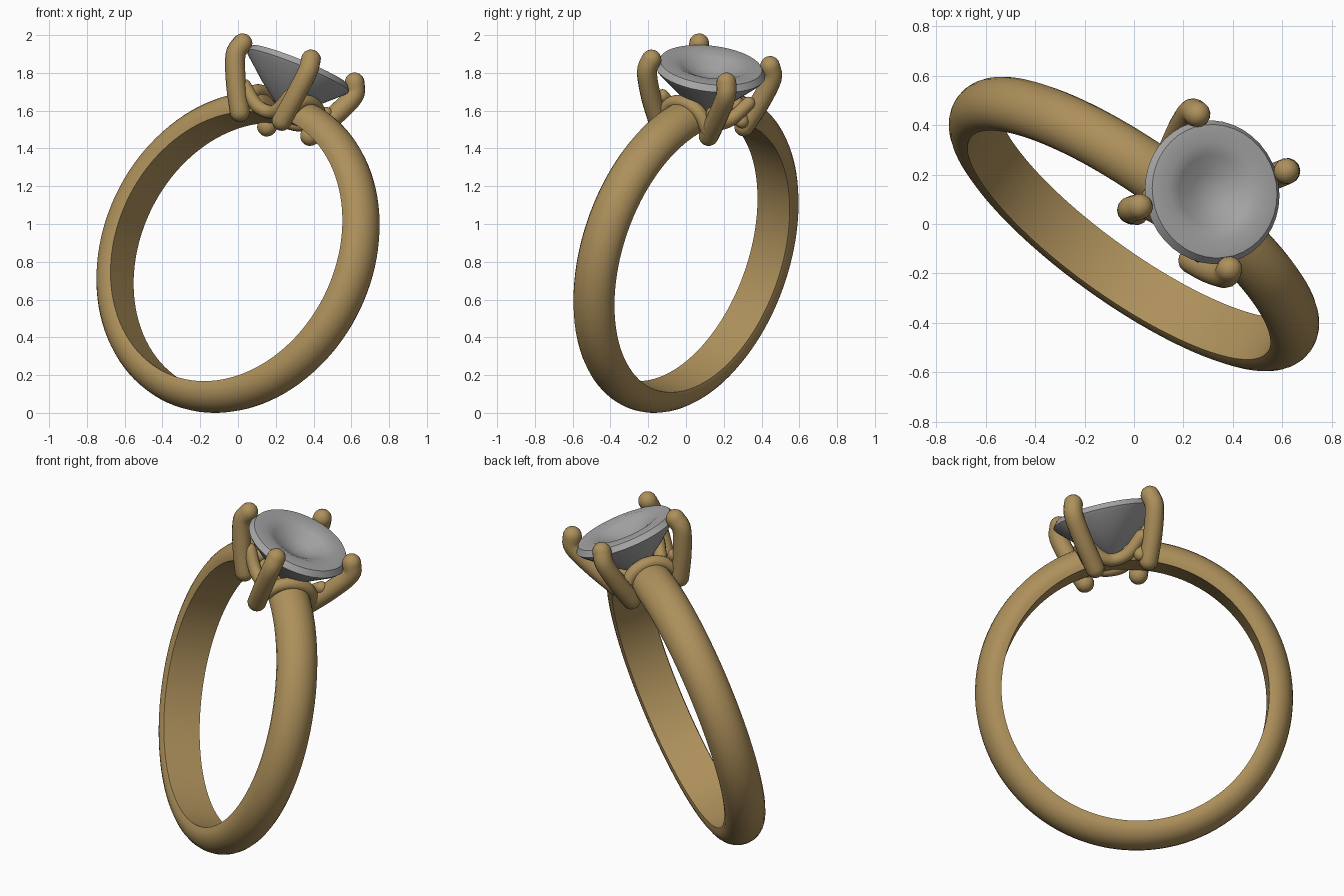
import bpy, bmesh, math
from mathutils import Matrix, Vector

cube = bpy.data.objects.get("Cube")
if cube:
    bpy.data.objects.remove(cube, do_unlink=True)

# Ring frame: X along the band at the head, Y along the finger, Z towards the stone
axis = Vector((0.562, 0.781, -0.274)).normalized()
side = axis.cross(Vector((0.305, 0.118, 0.945))).normalized()
up = side.cross(axis)
FRAME = Matrix.Translation((0, 0, 0.852)) @ Matrix((side, axis, up)).transposed().to_4x4()


def material(name, colour):
    m = bpy.data.materials.new(name)
    m.use_nodes = True
    m.diffuse_color = (*colour, 1)
    m.node_tree.nodes["Principled BSDF"].inputs["Base Color"].default_value = (*colour, 1)
    return m


gold = material("gold", (0.42, 0.28, 0.105))
grey = material("stone grey", (0.38, 0.38, 0.38))


def finish(bm, name, mat, angle):
    bmesh.ops.recalc_face_normals(bm, faces=bm.faces)
    bm.transform(FRAME)
    mesh = bpy.data.meshes.new(name)
    bm.to_mesh(mesh)
    bm.free()
    mesh.materials.append(mat)
    ob = bpy.data.objects.new(name, mesh)
    bpy.context.collection.objects.link(ob)
    bpy.ops.object.select_all(action="DESELECT")
    ob.select_set(True)
    bpy.context.view_layer.objects.active = ob
    bpy.ops.object.shade_smooth_by_angle(angle=math.radians(angle))


def lathe(profile, spin_axis, steps, closed):
    bm = bmesh.new()
    verts = [bm.verts.new(p) for p in profile]
    pairs = list(zip(verts, verts[1:]))
    if closed:
        pairs.append((verts[-1], verts[0]))
    edges = [bm.edges.new(p) for p in pairs]
    bmesh.ops.spin(bm, geom=verts + edges, cent=(0, 0, 0), axis=spin_axis,
                   angle=math.tau, steps=steps, use_duplicate=False)
    bmesh.ops.remove_doubles(bm, verts=bm.verts, dist=0.0005)
    return bm


def smooth_path(points, cuts=5):
    # Catmull-Rom through the given points
    pts = [Vector(p) for p in points]
    pts = [2 * pts[0] - pts[1]] + pts + [2 * pts[-1] - pts[-2]]
    path = []
    for a, b, c, d in zip(pts, pts[1:], pts[2:], pts[3:]):
        for i in range(cuts):
            t = i / cuts
            path.append(0.5 * (2 * b + (c - a) * t + (2 * a - 5 * b + 4 * c - d) * t * t
                               + (3 * b - a - 3 * c + d) * t ** 3))
    return path + [pts[-2]]


def tube(name, points, radius, ref, sides=14):
    # Round rod with domed ends; ref is a direction roughly square to the path
    path = smooth_path(points)
    rings = [(p, radius) for p in path]
    start, end = (path[0] - path[1]).normalized(), (path[-1] - path[-2]).normalized()
    for k in (0.3, 0.6, 0.85, 0.98):
        r = radius * math.sqrt(1 - k * k)
        rings.insert(0, (path[0] + start * radius * k, r))
        rings.append((path[-1] + end * radius * k, r))
    bm = bmesh.new()
    loops = []
    for i, (p, r) in enumerate(rings):
        tangent = (rings[min(i + 1, len(rings) - 1)][0] - rings[max(i - 1, 0)][0]).normalized()
        e1 = (ref - tangent * ref.dot(tangent)).normalized()
        e2 = tangent.cross(e1)
        loops.append([bm.verts.new(p + r * (e1 * math.cos(a) + e2 * math.sin(a)))
                      for a in (math.tau * s / sides for s in range(sides))])
    for l1, l2 in zip(loops, loops[1:]):
        for s in range(sides):
            t = (s + 1) % sides
            bm.faces.new((l1[s], l1[t], l2[t], l2[s]))
    bm.faces.new(loops[0])
    bm.faces.new(loops[-1])
    finish(bm, name, gold, 60)


# Band: flat inside, rounded outside, cut low beneath the stone
INNER, CROWN, OUTER, HALF = 0.742, 0.772, 0.881, 0.117
profile = [(INNER, -0.109, 0), (INNER, 0.109, 0)]
for i in range(13):
    a = math.pi * i / 12
    profile.append((CROWN + (OUTER - CROWN) * math.sin(a), HALF * math.cos(a), 0))
band = lathe(profile, (0, 1, 0), 112, True)
for v in band.verts:
    if v.co.z > 0:
        rise = min(max((abs(v.co.x) - 0.08) / 0.06, 0), 1)
        v.co.z = min(v.co.z, 0.79 + 0.1 * rise)
finish(band, "band", gold, 45)

# Stone: pointed cone below, dished top, seated slightly tilted
stone = lathe([(0, 0, 0.785), (0.04, 0, 0.80), (0.17, 0, 0.90), (0.28, 0, 1.0),
               (0.293, 0, 1.018), (0.272, 0, 1.05), (0.2, 0, 1.056), (0.15, 0, 1.036),
               (0.08, 0, 0.998), (0, 0, 0.982)], (0, 0, 1), 40, False)
for v in stone.verts:
    v.co.z -= 0.08 * (0.8 * v.co.x + 0.56 * v.co.y)
    v.co.y += 0.016
finish(stone, "stone", grey, 40)

# Four prongs from foot to tip, bending in over the rim
PRONGS = {
    "right_front": ((-0.15, -0.16), (-0.215, -0.235)),
    "left_front": ((0.15, -0.175), (0.235, -0.205)),
    "left_back": ((0.115, 0.14), (0.19, 0.268)),
    "right_back": ((-0.185, 0.145), (-0.245, 0.222)),
}
for label, (foot, tip) in PRONGS.items():
    foot, tip = Vector((*foot, 0.71)), Vector((*tip, 1.06))
    shoulder = Vector((tip.x * 1.05, tip.y * 1.05, 0.99))
    middle = foot.lerp(shoulder, 0.5) + Vector((tip.x, tip.y, 0)) * 0.03
    tube("prong_" + label, [foot, middle, shoulder, tip], 0.053, Vector((-tip.y, tip.x, 0)))

# Collars over the shoulders and bridges between the prong feet
for s, label in ((1, "left"), (-1, "right")):
    tube("collar_" + label,
         [(s * 0.145, -0.16, 0.75), (s * 0.16, -0.09, 0.835), (s * 0.165, 0, 0.862),
          (s * 0.16, 0.09, 0.835), (s * 0.145, 0.155, 0.75)], 0.038, Vector((1, 0, 0)))
for s, label in ((1, "back"), (-1, "front")):
    tube("bridge_" + label,
         [(-0.165, s * 0.17, 0.85), (-0.08, s * 0.135, 0.77), (0, s * 0.115, 0.75),
          (0.07, s * 0.135, 0.77), (0.145, s * 0.17, 0.85)], 0.036, Vector((0, 1, 0)))
